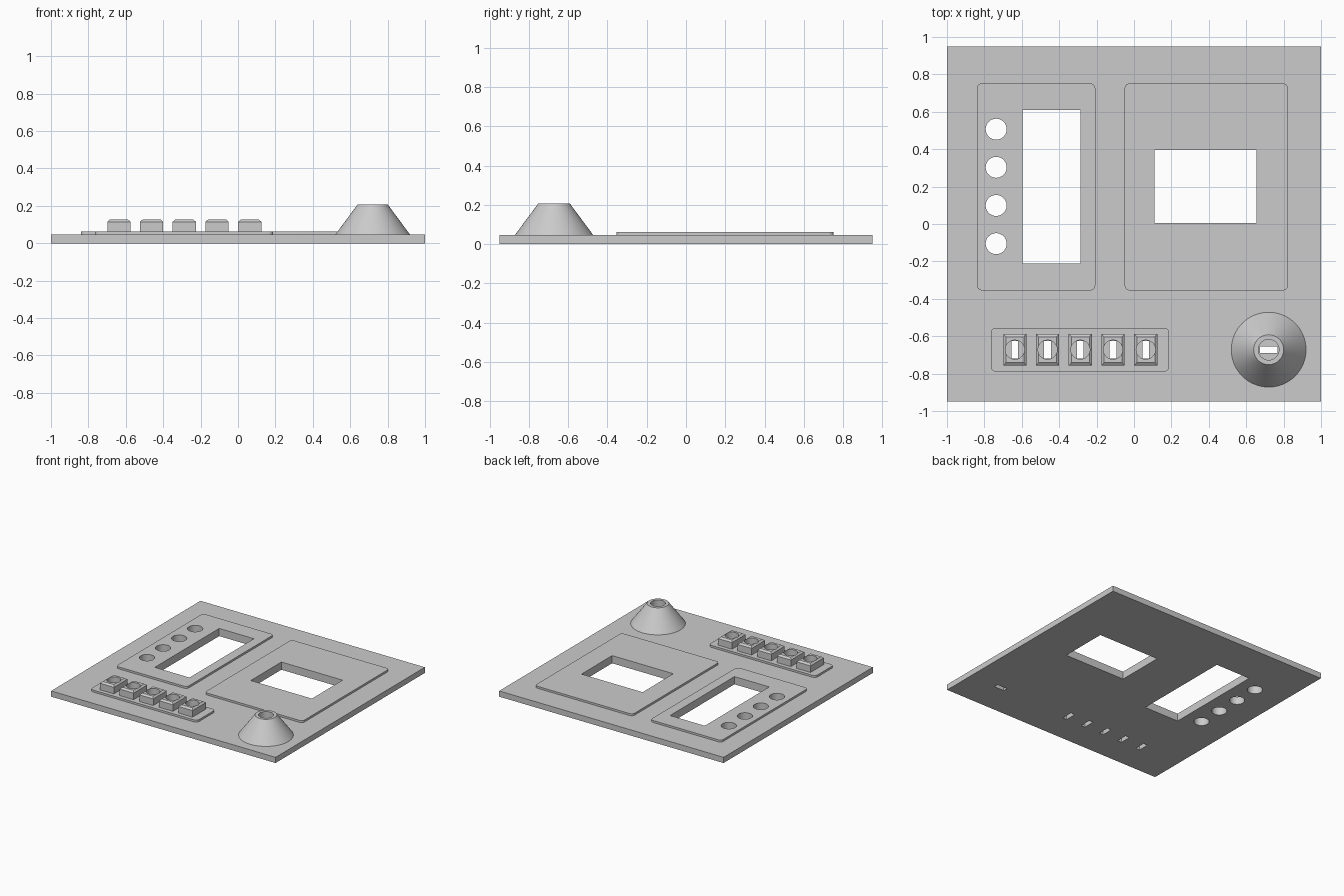
import bpy, bmesh, math
from mathutils import Matrix, Vector

if "Cube" in bpy.data.objects:
    bpy.data.objects.remove(bpy.data.objects["Cube"], do_unlink=True)

GREY = (0.6, 0.6, 0.6, 1)
grey = bpy.data.materials.new("plain grey")
grey.use_nodes = True
grey.diffuse_color = GREY
grey.node_tree.nodes["Principled BSDF"].inputs["Base Color"].default_value = GREY

PLATE_TOP, PANEL_TOP = 0.046, 0.062
BUTTON_Y, KNOB_X = -0.672, 0.72
BUTTON_XS = [-0.637 + 0.175 * i for i in range(5)]
BORE = 0.051


def finish(bm, name):
    bmesh.ops.recalc_face_normals(bm, faces=bm.faces)
    mesh = bpy.data.meshes.new(name)
    bm.to_mesh(mesh)
    bm.free()
    mesh.materials.append(grey)
    ob = bpy.data.objects.new(name, mesh)
    bpy.context.collection.objects.link(ob)
    return ob


def add_box(bm, x0, x1, y0, y1, z0, z1):
    place = Matrix.Translation(((x0 + x1) / 2, (y0 + y1) / 2, (z0 + z1) / 2))
    return bmesh.ops.create_cube(
        bm, size=1, matrix=place @ Matrix.Diagonal((x1 - x0, y1 - y0, z1 - z0, 1)))["verts"]


def add_cylinder(bm, x, y, r):
    bmesh.ops.create_cone(bm, cap_ends=True, segments=48, radius1=r, radius2=r,
                          depth=1, matrix=Matrix.Translation((x, y, 0)))


def select_only(ob):
    bpy.ops.object.select_all(action='DESELECT')
    ob.select_set(True)
    bpy.context.view_layer.objects.active = ob


def cut(ob, cutter):
    mod = ob.modifiers.new("openings", 'BOOLEAN')
    mod.operation, mod.solver, mod.object = 'DIFFERENCE', 'EXACT', cutter
    select_only(ob)
    bpy.ops.object.modifier_apply(modifier=mod.name)


def smooth(ob):
    select_only(ob)
    bpy.ops.object.shade_smooth_by_angle(angle=math.radians(30))


def rounded_panel(name, x0, x1, y0, y1, r=0.027):
    bm = bmesh.new()
    verts = []
    corners = [(x1 - r, y1 - r), (x0 + r, y1 - r), (x0 + r, y0 + r), (x1 - r, y0 + r)]
    for i, (cx, cy) in enumerate(corners):
        for k in range(7):
            a = math.pi / 2 * (i + k / 6)
            verts.append(bm.verts.new((cx + r * math.cos(a), cy + r * math.sin(a), PLATE_TOP)))
    face = bm.faces.new(verts)
    top = bmesh.ops.extrude_face_region(bm, geom=[face], use_keep_orig=True)["geom"]
    bmesh.ops.translate(bm, vec=(0, 0, PANEL_TOP - PLATE_TOP),
                        verts=[v for v in top if isinstance(v, bmesh.types.BMVert)])
    return finish(bm, name)


# Openings that go through the whole board
bm = bmesh.new()
add_box(bm, -0.595, -0.285, -0.21, 0.61, -0.5, 0.5)
add_box(bm, 0.11, 0.655, 0.005, 0.395, -0.5, 0.5)
for i in range(4):
    add_cylinder(bm, -0.737, 0.507 - 0.204 * i, 0.056)
for x in BUTTON_XS:
    add_box(bm, x - 0.018, x + 0.018, BUTTON_Y - 0.046, BUTTON_Y + 0.046, -0.5, 0.5)
add_box(bm, KNOB_X - 0.046, KNOB_X + 0.046, BUTTON_Y - 0.018, BUTTON_Y + 0.018, -0.5, 0.5)
openings = finish(bm, "openings_cutter")
openings.hide_render = True

# Base plate and raised panels
bm = bmesh.new()
add_box(bm, -1, 1, -0.95, 0.95, 0, PLATE_TOP)
plates = [finish(bm, "base_plate"),
          rounded_panel("left_window_panel", -0.84, -0.207, -0.355, 0.752),
          rounded_panel("right_window_panel", -0.05, 0.823, -0.355, 0.752),
          rounded_panel("button_panel", -0.765, 0.188, -0.79, -0.555)]
for plate in plates:
    cut(plate, openings)
    smooth(plate)

# Chamfered button with a round bore, repeated along the row
bm = bmesh.new()
box = add_box(bm, -0.062, 0.062, -0.085, 0.085, PANEL_TOP, 0.115)
top = next(f for f in bm.faces if all(v.co.z > 0.1 for v in f.verts))
ring = bmesh.ops.extrude_face_region(bm, geom=[top])["geom"]
bmesh.ops.delete(bm, geom=[top], context='FACES_ONLY')
for v in ring:
    if isinstance(v, bmesh.types.BMVert):
        v.co -= Vector((math.copysign(0.014, v.co.x), math.copysign(0.016, v.co.y), -0.012))
button = finish(bm, "button_1")
bm = bmesh.new()
add_cylinder(bm, 0, 0, BORE)
bore = finish(bm, "bore_cutter")
bore.hide_render = True
cut(button, bore)
smooth(button)
for i, x in enumerate(BUTTON_XS):
    ob = button if i == 0 else button.copy()
    if i:
        ob.name = f"button_{i + 1}"
        bpy.context.collection.objects.link(ob)
    ob.location = (x, BUTTON_Y, 0)

# Conical knob housing, turned from a profile
bm = bmesh.new()
profile = [(0.2, PLATE_TOP), (0.08, 0.208), (0.055, 0.208), (0.055, PLATE_TOP)]
loop = [bm.verts.new((r, 0, z)) for r, z in profile]
edges = [bm.edges.new((loop[i], loop[(i + 1) % 4])) for i in range(4)]
bmesh.ops.spin(bm, geom=loop + edges, cent=(0, 0, 0), axis=(0, 0, 1),
               angle=2 * math.pi, steps=64, use_merge=True)
bmesh.ops.remove_doubles(bm, verts=bm.verts, dist=0.0005)
knob = finish(bm, "cone_knob")
knob.location = (KNOB_X, BUTTON_Y, 0)
smooth(knob)

for helper in (openings, bore):
    bpy.data.objects.remove(helper, do_unlink=True)
